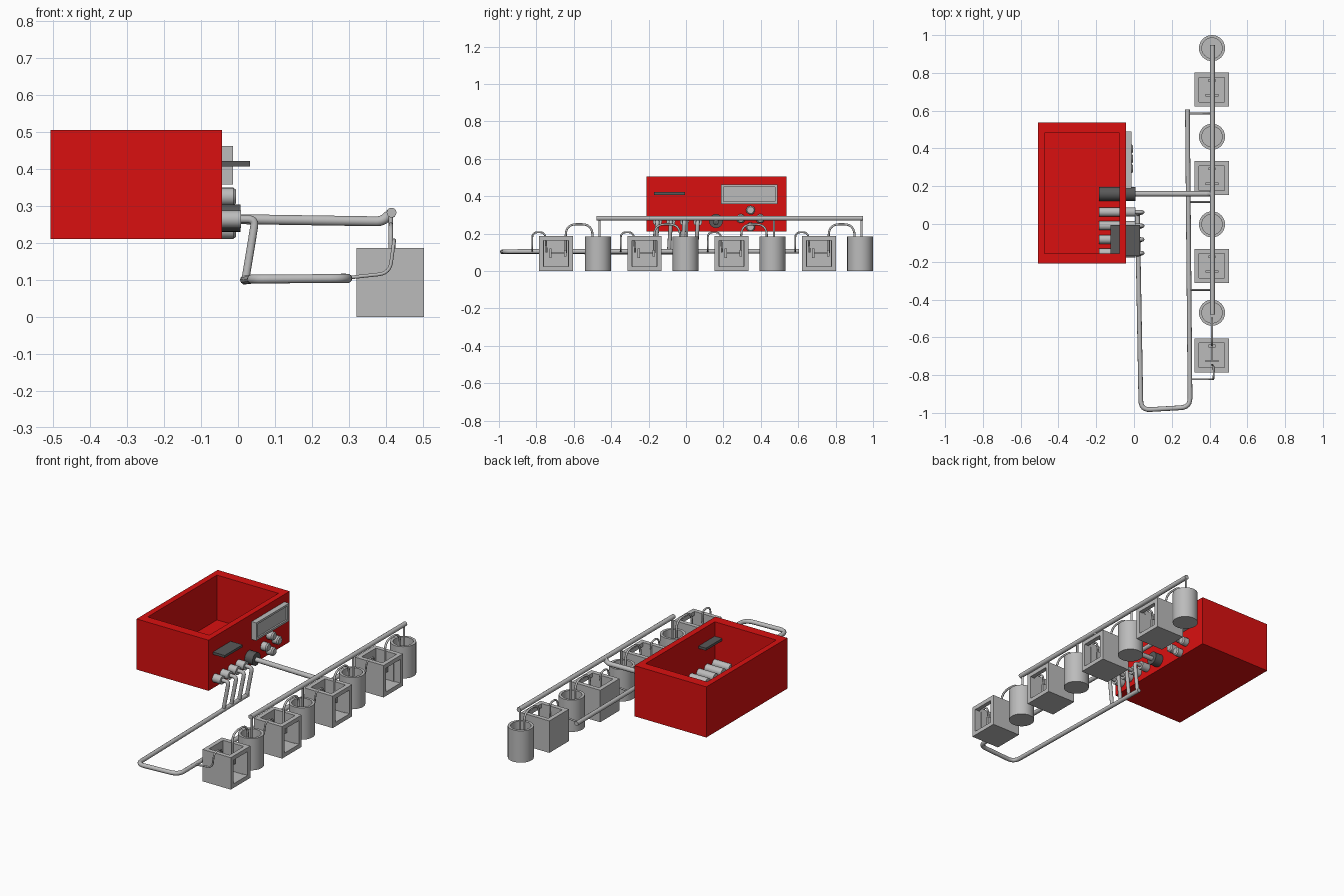
import bpy, bmesh, math
from mathutils import Vector

if "Cube" in bpy.data.objects:
    bpy.data.objects.remove(bpy.data.objects["Cube"])


def mat(name, c):
    m = bpy.data.materials.new(name)
    m.diffuse_color = (*c, 1)
    m.use_nodes = True
    m.node_tree.nodes["Principled BSDF"].inputs["Base Color"].default_value = m.diffuse_color
    return m


RED = mat("red", (0.7, 0.005, 0.005))
GREY = mat("grey", (0.5, 0.5, 0.5))
DARK = mat("dark_grey", (0.1, 0.1, 0.1))


def finish(name, bm, m, smooth=False):
    bmesh.ops.recalc_face_normals(bm, faces=bm.faces)
    me = bpy.data.meshes.new(name)
    bm.to_mesh(me)
    bm.free()
    me.materials.append(m)
    ob = bpy.data.objects.new(name, me)
    bpy.context.collection.objects.link(ob)
    if smooth:
        bpy.ops.object.select_all(action='DESELECT')
        ob.select_set(True)
        bpy.context.view_layer.objects.active = ob
        bpy.ops.object.shade_smooth_by_angle(angle=math.radians(40))
    return ob


def add_box(bm, lo, hi):
    vs = bmesh.ops.create_cube(bm, size=1)["verts"]
    for v in vs:
        v.co = Vector([(lo[i] + hi[i]) / 2 + v.co[i] * (hi[i] - lo[i]) for i in range(3)])


def box(name, lo, hi, m):
    bm = bmesh.new()
    add_box(bm, lo, hi)
    return finish(name, bm, m)


def tray(name, lo, hi, tx, ty, floor, m):
    """Open-topped box: inset the top face and push it down."""
    bm = bmesh.new()
    add_box(bm, lo, hi)
    top = max(bm.faces, key=lambda f: f.calc_center_median().z)
    inner = bmesh.ops.extrude_face_region(bm, geom=[top])
    bmesh.ops.delete(bm, geom=[top], context='FACES_ONLY')
    vs = [g for g in inner["geom"] if isinstance(g, bmesh.types.BMVert)]
    cx, cy = (lo[0] + hi[0]) / 2, (lo[1] + hi[1]) / 2
    for v in vs:
        v.co.x -= math.copysign(tx, v.co.x - cx)
        v.co.y -= math.copysign(ty, v.co.y - cy)
    face = [g for g in inner["geom"] if isinstance(g, bmesh.types.BMFace)]
    deep = bmesh.ops.extrude_face_region(bm, geom=face)
    bmesh.ops.delete(bm, geom=face, context='FACES_ONLY')
    for g in deep["geom"]:
        if isinstance(g, bmesh.types.BMVert):
            g.co.z = lo[2] + floor
    return finish(name, bm, m)


def lathe(name, profile, origin, axis, m, n=32):
    """Spin (radius, height) points around the x or z axis."""
    bm = bmesh.new()
    rings = []
    for r, h in profile:
        ring = []
        for k in range(n):
            a = math.tau * k / n
            c, s = r * math.cos(a), r * math.sin(a)
            p = Vector((h, c, s)) if axis == 'x' else Vector((c, s, h))
            ring.append(bm.verts.new(p + Vector(origin)))
        rings.append(ring)
    for a, b in zip(rings, rings[1:]):
        for k in range(n):
            bm.faces.new((a[k], a[(k + 1) % n], b[(k + 1) % n], b[k]))
    bm.faces.new(rings[0])
    bm.faces.new(rings[-1])
    return finish(name, bm, m, True)


def pipe(name, pts, r, m=GREY, bend=0.03):
    """Round tube through points, with the corners rounded off."""
    pts = [Vector(p) for p in pts]
    path = [pts[0]]
    for a, b, c in zip(pts, pts[1:], pts[2:]):
        d = min(bend, (a - b).length * 0.48, (c - b).length * 0.48)
        p, q = b + (a - b).normalized() * d, b + (c - b).normalized() * d
        path += [p * (1 - t) ** 2 + b * 2 * t * (1 - t) + q * t * t
                 for t in [i / 6 for i in range(7)]]
    path.append(pts[-1])
    cu = bpy.data.curves.new(name, 'CURVE')
    cu.dimensions = '3D'
    cu.bevel_depth, cu.bevel_resolution, cu.use_fill_caps = r, 3, True
    sp = cu.splines.new('POLY')
    sp.points.add(len(path) - 1)
    for sp_p, p in zip(sp.points, path):
        sp_p.co = (*p, 1)
    cu.materials.append(m)
    ob = bpy.data.objects.new(name, cu)
    bpy.context.collection.objects.link(ob)
    return ob


# Control housing with its open cavity
tray("control_housing", (-0.507, -0.21, 0.21), (-0.043, 0.537, 0.505), 0.034, 0.055, 0.034, RED)

# Display with a raised frame, card slot plate
box("display_screen", (-0.045, 0.195, 0.365), (-0.022, 0.481, 0.455), GREY)
for i, (y0, y1, z0, z1) in enumerate([(0.187, 0.489, 0.358, 0.37), (0.187, 0.489, 0.45, 0.462),
                                      (0.187, 0.201, 0.37, 0.45), (0.475, 0.489, 0.37, 0.45)]):
    box(f"display_frame_{i}", (-0.045, y0, z0), (-0.013, y1, z1), GREY)
box("slot_plate", (-0.125, -0.17, 0.407), (0.033, -0.005, 0.421), DARK)

# Four push buttons in a cross
for i, (dy, dz) in enumerate([(0, 0.045), (0, -0.045), (0.052, 0), (-0.052, 0)]):
    lathe(f"button_{i}", [(0.024, -0.045), (0.024, -0.012), (0.018, -0.005)],
          (0, 0.345 + dy, 0.28 + dz), 'x', GREY, 24)

# Supply pump and its pipe to the overhead rail
lathe("supply_pump", [(0.037, -0.185), (0.037, 0.007)], (0, 0.16, 0.267), 'x', DARK)
pipe("supply_pipe", [(0, 0.16, 0.264), (0.39, 0.16, 0.258), (0.415, 0.16, 0.282)], 0.014)
pipe("supply_rail", [(0.415, -0.478, 0.282), (0.415, 0.947, 0.282)], 0.0135)

# Return inlets with tubes down to the return pipe
for i in range(4):
    y = 0.063 - 0.072 * i
    lathe(f"return_inlet_{i}", [(0.024, -0.185), (0.024, 0.008)], (0, y, 0.264), 'x', GREY, 24)
    pipe(f"return_tube_{i}", [(0, y, 0.264), (0.047, y, 0.264), (0.02, y - 0.01, 0.1)], 0.011, bend=0.02)
pipe("return_pipe", [(0.018, 0.065, 0.1), (0.037, -0.985, 0.102), (0.297, -0.97, 0.104),
                     (0.283, 0.605, 0.105)], 0.0125, bend=0.05)

# Row of four cylinder tanks and four square tanks
X = 0.413
for i, (yc, yb) in enumerate([(-0.47, -0.695), (-0.002, -0.222), (0.462, 0.243), (0.931, 0.711)]):
    lathe(f"round_tank_{i}", [(0.069, 0), (0.069, 0.185), (0.054, 0.185), (0.054, 0.02)],
          (X, yc, 0), 'z', GREY)
    tank = tray(f"square_tank_{i}", (0.32, yb - 0.09, 0), (0.503, yb + 0.09, 0.186), 0.025, 0.025, 0.022, GREY)
    # Window cut through the outer wall
    cutter = box(f"window_cutter_{i}", (0.46, yb - 0.066, 0.024), (0.55, yb + 0.066, 0.162), GREY)
    cutter.hide_render = True
    cutter.hide_viewport = True
    mod = tank.modifiers.new("window", 'BOOLEAN')
    mod.object, mod.operation, mod.solver = cutter, 'DIFFERENCE', 'EXACT'
    # Rotor inside the square tank
    box(f"rotor_shaft_{i}", (X - 0.004, yb - 0.03, 0.09), (X + 0.004, yb + 0.05, 0.098), GREY)
    box(f"rotor_paddle_{i}", (X - 0.035, yb - 0.036, 0.068), (X + 0.035, yb - 0.024, 0.12), GREY)
    box(f"rotor_motor_{i}", (X - 0.018, yb + 0.042, 0.076), (X + 0.018, yb + 0.056, 0.112), GREY)
    # Hoses: rail to round tank, round to square tank, square tank to return pipe
    pipe(f"drop_hose_{i}", [(X, yc + 0.008, 0.282), (X, yc + 0.008, 0.08)], 0.006)
    pipe(f"link_hose_{i}", [(X, yc - 0.03, 0.08), (X, yc - 0.03, 0.25), (X, yb + 0.052, 0.25),
                            (X, yb + 0.052, 0.095)], 0.006, bend=0.06)
    pipe(f"drain_hose_{i}", [(0.29, yb - 0.127, 0.105), (0.41, yb - 0.127, 0.118), (0.422, yb - 0.127, 0.207),
                             (0.422, yb - 0.058, 0.207), (X, yb - 0.05, 0.1)], 0.005)
